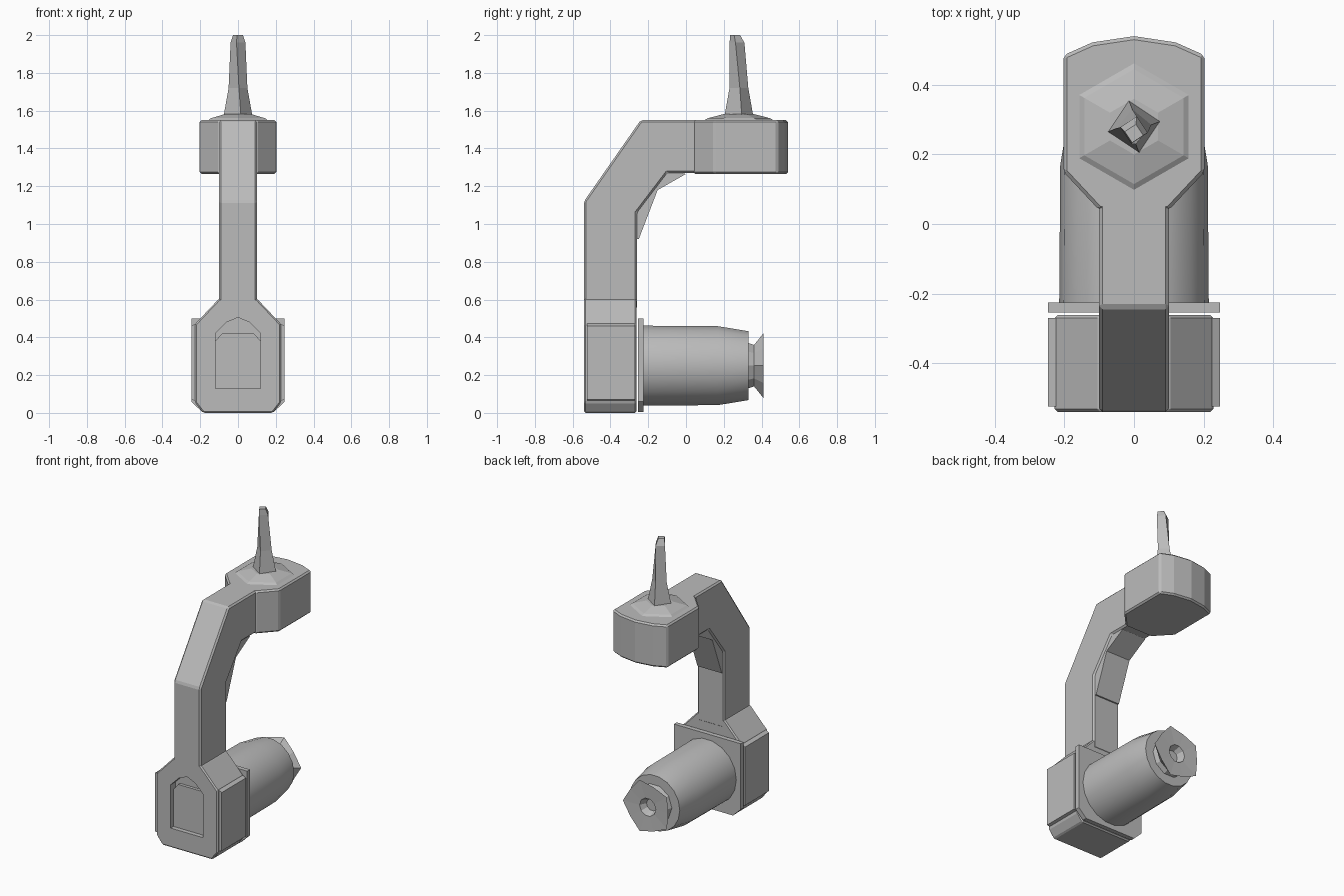
import bpy, bmesh, math
from mathutils import Vector

cube = bpy.data.objects.get("Cube")
if cube:
    bpy.data.objects.remove(cube, do_unlink=True)

grey = bpy.data.materials.new("machine grey")
grey.use_nodes = True
tone = (0.5, 0.5, 0.5, 1)
grey.diffuse_color = tone
grey.node_tree.nodes["Principled BSDF"].inputs["Base Color"].default_value = tone


def loft(name, rings, bevel=0, smooth=False):
    """Skin a closed solid through rings that have equal point counts."""
    bm = bmesh.new()
    loops = [[bm.verts.new(p) for p in ring] for ring in rings]
    for a, b in zip(loops, loops[1:]):
        for i in range(len(a)):
            j = (i + 1) % len(a)
            bm.faces.new((a[i], a[j], b[j], b[i]))
    bm.faces.new(loops[0][::-1])
    bm.faces.new(loops[-1])
    bmesh.ops.recalc_face_normals(bm, faces=bm.faces)
    mesh = bpy.data.meshes.new(name)
    bm.to_mesh(mesh)
    bm.free()
    mesh.materials.append(grey)
    ob = bpy.data.objects.new(name, mesh)
    bpy.context.collection.objects.link(ob)
    if bevel:
        mod = ob.modifiers.new("edge chamfer", "BEVEL")
        mod.width = bevel
        mod.segments = 1
        mod.limit_method = "ANGLE"
    if smooth:
        bpy.ops.object.select_all(action="DESELECT")
        ob.select_set(True)
        bpy.context.view_layer.objects.active = ob
        bpy.ops.object.shade_smooth_by_angle(angle=math.radians(32))
    return ob


def prism(name, outline, axis, lo, hi, bevel=0):
    """Extrude a flat outline along the given axis."""
    def ring(d):
        pts = []
        for p in outline:
            v = list(p)
            v.insert(axis, d)
            pts.append(Vector(v))
        return pts
    return loft(name, [ring(lo), ring(hi)], bevel)


def mirrored(half):
    """Complete a half outline across x = 0."""
    return half + [(-x, v) for x, v in reversed(half) if abs(x) > 1e-6]


X, Y, Z = 0, 1, 2

# Bent arm
arm = [(-0.54, 0.55), (-0.54, 1.12), (-0.24, 1.55), (0.08, 1.55), (0.08, 1.27),
       (-0.1, 1.27), (-0.26, 1.06), (-0.26, 0.55)]
prism("arm", arm, X, -0.1, 0.1, 0.01)

# Thin web inside the bend
web = [(-0.28, 0.92), (-0.25, 0.92), (-0.15, 1.18), (0.0, 1.265), (-0.1, 1.29), (-0.28, 1.08)]
prism("arm_web", web, X, -0.09, 0.09)

# Base housing with an arched recess
base = mirrored([(0.185, 0.0), (0.228, 0.055), (0.228, 0.47), (0.1, 0.605)])
housing = prism("base_housing", base, Y, -0.54, -0.262, 0.008)
arch = mirrored([(0.12, 0.13), (0.12, 0.42), (0.06, 0.48), (0.0, 0.505)])
cutter = prism("recess_cutter", arch, Y, -0.6, -0.49)
cutter.hide_render = True
cutter.hide_set(True)
cut = housing.modifiers.new("recess", "BOOLEAN")
cut.operation = "DIFFERENCE"
cut.object = cutter
# Panel set in the recess
panel = mirrored([(0.12, 0.13), (0.12, 0.38), (0.085, 0.42)])
prism("recess_panel", panel, Y, -0.51, -0.485)

# Side covers and motor flange
for side, name in ((1, "left_cover"), (-1, "right_cover")):
    edge = [(side * 0.21, 0.06), (side * 0.247, 0.07), (side * 0.247, 0.46), (side * 0.21, 0.48)]
    prism(name, edge, Y, -0.525, -0.27)
flange = mirrored([(0.19, 0.005), (0.247, 0.06), (0.247, 0.5)])
prism("motor_flange", flange, Y, -0.255, -0.225)

# Motor barrel, neck and ragged flared end
def disc(y, r, n=18, ragged=0, z=0.25):
    return [Vector((math.cos(a) * q, y, z + math.sin(a) * q))
            for i in range(n)
            for a in [math.tau * i / n]
            for q in [r * (1 - ragged * (i % 2))]]

loft("motor_barrel", [disc(-0.23, 0.215), disc(0.17, 0.212), disc(0.33, 0.185)], smooth=True)
loft("motor_neck", [disc(0.32, 0.13, 10), disc(0.36, 0.115, 10), disc(0.41, 0.18, 10, 0.14),
                    disc(0.405, 0.06, 10), disc(0.36, 0.04, 10)])

# Head, plan outline pointed at the back
head = mirrored([(0.1, 0.04), (0.203, 0.15), (0.203, 0.485), (0.12, 0.522), (0.0, 0.54)])
prism("head", head, Z, 1.265, 1.55, 0.01)

# Collar and tapered spindle
def ring(z, r, y, n, turn=0):
    return [Vector((math.sin(math.tau * i / n + turn) * r, y + math.cos(math.tau * i / n + turn) * r, z))
            for i in range(n)]

loft("spindle_collar", [ring(1.545, 0.19, 0.28, 6), ring(1.56, 0.165, 0.28, 6), ring(1.582, 0.08, 0.28, 6)])
loft("spindle", [ring(1.57, 0.078, 0.28, 4, -0.2), ring(1.72, 0.05, 0.28, 4, -0.1),
                 ring(1.96, 0.04, 0.27, 4, 0.2), ring(2.0, 0.027, 0.26, 4, 0.2)])
